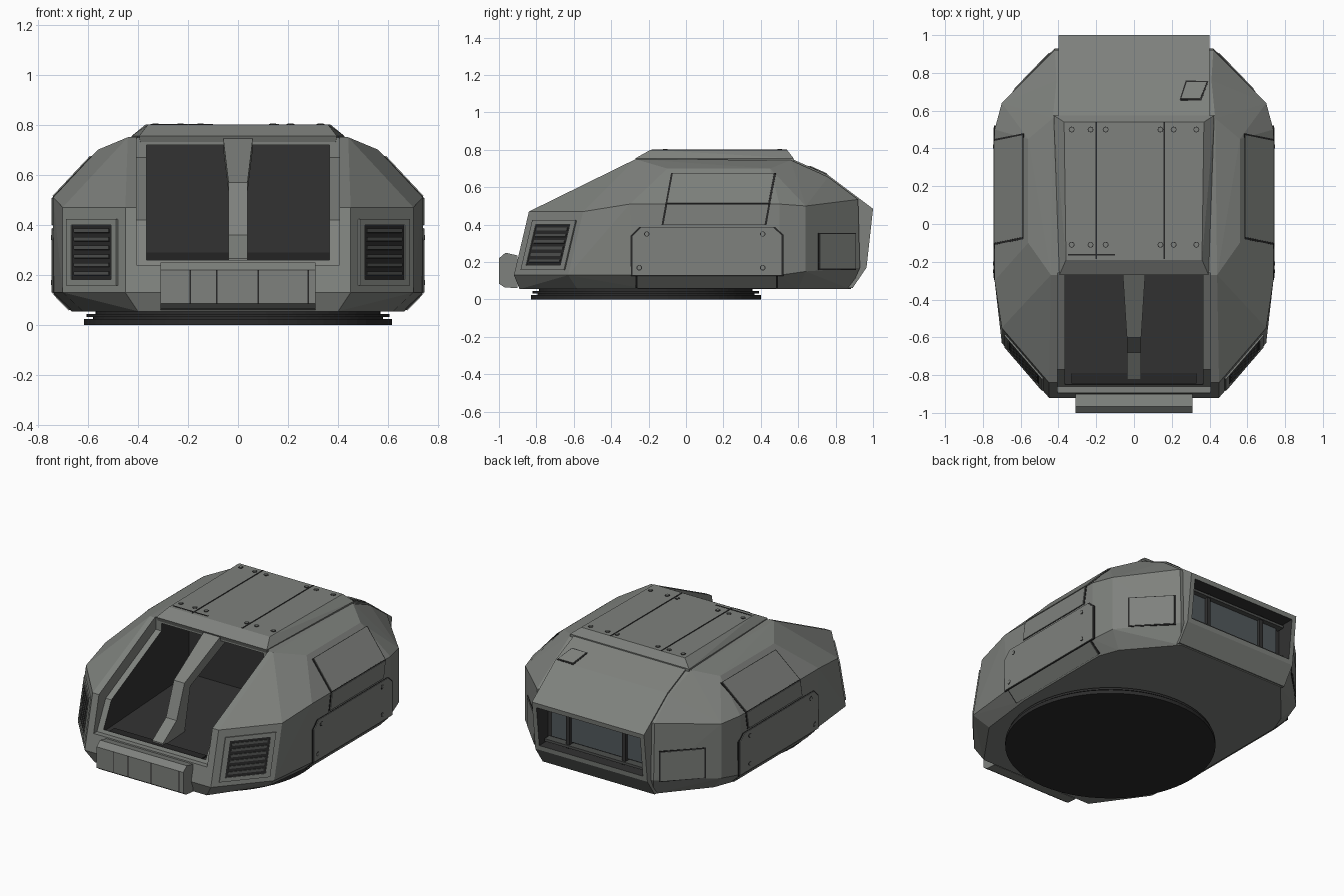
import bpy, bmesh
from mathutils import Vector

cube = bpy.data.objects.get("Cube")
if cube:
    bpy.data.objects.remove(cube, do_unlink=True)


def material(name, r, g, b):
    m = bpy.data.materials.new(name)
    m.use_nodes = True
    m.diffuse_color = (r, g, b, 1)
    bsdf = next(n for n in m.node_tree.nodes if n.type == 'BSDF_PRINCIPLED')
    bsdf.inputs["Base Color"].default_value = (r, g, b, 1)
    bsdf.inputs["Roughness"].default_value = 0.8
    return m


ARMOUR = material("grey armour", 0.21, 0.22, 0.205)
DARK = material("dark interior", 0.032, 0.032, 0.032)
SEAM = material("black seam", 0.02, 0.02, 0.02)
RING = material("ring black", 0.025, 0.025, 0.025)
SLAT = material("grille grey", 0.075, 0.078, 0.075)
GLASS = material("window glass", 0.085, 0.1, 0.108)


def finish(name, bm, mats, mirror=False):
    bmesh.ops.recalc_face_normals(bm, faces=bm.faces)
    me = bpy.data.meshes.new(name)
    bm.to_mesh(me)
    bm.free()
    ob = bpy.data.objects.new(name, me)
    bpy.context.collection.objects.link(ob)
    for m in mats:
        me.materials.append(m)
    if mirror:
        ob.modifiers.new("mirror", 'MIRROR')
    return ob


def shell(name, points, mats):
    """Faceted solid wrapped round points and their mirror images."""
    bm = bmesh.new()
    for x, y, z in points:
        bm.verts.new((x, y, z))
        bm.verts.new((-x, y, z))
    bmesh.ops.convex_hull(bm, input=bm.verts)
    bmesh.ops.dissolve_limit(bm, angle_limit=0.02, verts=bm.verts, edges=bm.edges)
    return finish(name, bm, mats)


def prism(name, profile, half, mats, slot=0):
    """Side profile (y, z) widened across x."""
    bm = bmesh.new()
    face = bm.faces.new([bm.verts.new((-half, y, z)) for y, z in profile])
    ext = bmesh.ops.extrude_face_region(bm, geom=[face])
    verts = [v for v in ext["geom"] if isinstance(v, bmesh.types.BMVert)]
    bmesh.ops.translate(bm, vec=(2 * half, 0, 0), verts=verts)
    for f in bm.faces:
        f.material_index = slot
    return finish(name, bm, mats)


def box(name, lo, hi, mat):
    y0, z0, y1, z1 = lo[1], lo[2], hi[1], hi[2]
    ob = prism(name, [(y0, z0), (y1, z0), (y1, z1), (y0, z1)], (hi[0] - lo[0]) / 2, [mat])
    ob.location.x = (hi[0] + lo[0]) / 2
    return ob


def plate(name, plane, outline, thick, mat, grow=0.0, mirror=True):
    """Thin plate lying on a plane given as origin, u and v."""
    o, u, v = (Vector(p) for p in plane)
    n = u.cross(v).normalized()
    pts = [o + u * a + v * b for a, b in outline]
    mid = sum(pts, Vector()) / len(pts)
    pts = [p + (p - mid).normalized() * grow - n * 0.004 for p in pts]
    bm = bmesh.new()
    face = bm.faces.new([bm.verts.new(p) for p in pts])
    ext = bmesh.ops.extrude_face_region(bm, geom=[face])
    verts = [w for w in ext["geom"] if isinstance(w, bmesh.types.BMVert)]
    bmesh.ops.translate(bm, vec=n * (thick + 0.004), verts=verts)
    return finish(name, bm, [mat], mirror)


def seamed(name, plane, outline, mirror=True):
    plate(name + "_seam", plane, outline, 0.002, SEAM, 0.011, mirror)
    plate(name, plane, outline, 0.006, ARMOUR, 0, mirror)


def rect(a0, b0, a1, b1):
    return [(a0, b0), (a1, b0), (a1, b1), (a0, b1)]


def cut(target, cutter):
    mod = target.modifiers.new("cut", 'BOOLEAN')
    mod.operation, mod.solver, mod.object = 'DIFFERENCE', 'EXACT', cutter
    bpy.context.view_layer.update()
    deps = bpy.context.evaluated_depsgraph_get()
    me = bpy.data.meshes.new_from_object(target.evaluated_get(deps))
    target.modifiers.clear()
    target.data = me


def cylinder(name, radius, z0, z1, centre, mat, sides):
    bm = bmesh.new()
    bmesh.ops.create_cone(bm, cap_ends=True, segments=sides, radius1=radius,
                          radius2=radius, depth=z1 - z0)
    ob = finish(name, bm, [mat])
    ob.location = (centre[0], centre[1], (z0 + z1) / 2)
    return ob


# Faceted hull
SIDE = 0.738
BOTH = [ARMOUR, DARK]
hull = shell("hull", [
    (0.40, -0.89, 0.055), (0.62, -0.58, 0.055), (0.665, -0.2, 0.055),
    (0.665, 0.48, 0.055), (0.62, 0.6, 0.055), (0.38, 0.88, 0.055),
    (0.45, -0.92, 0.13), (0.70, -0.63, 0.13), (SIDE, -0.27, 0.13),
    (SIDE, 0.5, 0.13), (0.70, 0.64, 0.15), (0.42, 0.93, 0.17),
    (0.45, -0.84, 0.47), (0.70, -0.55, 0.47), (SIDE, -0.3, 0.51),
    (SIDE, 0.5, 0.51), (0.70, 0.64, 0.5), (0.42, 0.92, 0.535),
    (0.56, -0.1, 0.70), (0.56, 0.45, 0.70), (0.44, -0.27, 0.75),
    (0.43, 0.56, 0.745), (0.41, 0.76, 0.655)], BOTH)

# Rear housing
rear = prism("rear_housing", [(0.57, 0.75), (0.76, 0.665), (1.0, 0.485), (0.965, 0.17),
                              (0.89, 0.06), (0.57, 0.06)], 0.40, BOTH)

# Front opening: shallow stepped rebate, then the deep bay
cutters = [
    (hull, prism("rebate_cutter", [(-1.1, 0.24), (-0.86, 0.24), (-0.77, 0.42), (-0.26, 0.67),
                                   (-0.26, 1), (-1.1, 1)], 0.405, BOTH)),
    (hull, prism("bay_cutter", [(-0.85, 0.245), (0.02, 0.29), (0.02, 0.72), (-0.27, 0.72),
                                (-0.27, 0.95), (-0.85, 0.95)], 0.365, BOTH, 1)),
]
# Rear window recess
window = prism("window_cutter", [(0.88, 0.2), (1.2, 0.2), (1.2, 0.455), (0.88, 0.455)],
               0.37, BOTH, 1)
cutters += [(hull, window), (rear, window)]
for target, cutter in cutters:
    cut(target, cutter)
for cutter in {c for _, c in cutters}:
    bpy.data.objects.remove(cutter, do_unlink=True)

box("rear_glass", (-0.33, 0.87, 0.245), (0.33, 0.9, 0.42), GLASS)
for x in (-0.2, 0.2):
    box("window_mullion", (x - 0.012, 0.88, 0.21), (x + 0.012, 0.92, 0.45), DARK)
for z in (0.225, 0.43):
    box("window_rail", (-0.36, 0.88, z - 0.008), (0.36, 0.93, z + 0.008), SLAT)

# Centre post, wider at the top
post = prism("centre_post", [(-0.2, 0.76), (-0.27, 0.745), (-0.6, 0.57), (-0.68, 0.36), (-0.82, 0.265),
                             (-0.82, 0.23), (-0.6, 0.25), (-0.54, 0.53), (-0.2, 0.7)], 0.038, [ARMOUR])
for v in post.data.vertices:
    if v.co.z > 0.69:
        v.co.x *= 1.55
box("sill_slot", (-0.33, -0.845, 0.235), (0.33, -0.79, 0.256), SEAM)

# Roof plate with seams and bolts
shell("roof_plate", [(0.39, -0.26, 0.73), (0.395, -0.27, 0.755), (0.36, -0.19, 0.80),
                     (0.37, 0.54, 0.80), (0.425, 0.575, 0.755), (0.425, 0.575, 0.735)], [ARMOUR])
top = ((0, 0, 0.80), (1, 0, 0), (0, 1, 0))
for x in (-0.2, 0.16):
    plate("roof_seam", top, rect(x - 0.004, -0.185, x + 0.004, 0.54), 0.002, SEAM, 0, False)
plate("roof_step_seam", top, rect(-0.35, -0.168, -0.1, -0.16), 0.002, SEAM, 0, False)
for y in (-0.11, 0.5):
    for x in (-0.33, -0.23, -0.15, 0.14, 0.21, 0.33):
        cylinder("roof_bolt_seat", 0.016, 0.795, 0.802, (x, y), SEAM, 8)
        cylinder("roof_bolt", 0.012, 0.795, 0.805, (x, y), ARMOUR, 8)

# Front bumper in segments
shell("bumper", [(0.31, -0.9, 0.06), (0.31, -0.97, 0.065), (0.31, -1.0, 0.085),
                 (0.31, -1.0, 0.22), (0.31, -0.965, 0.25), (0.31, -0.9, 0.235)], [ARMOUR])
front = ((0, -1.0, 0), (1, 0, 0), (0, 0, 1))
for x in (-0.19, -0.085, 0.08, 0.28):
    plate("bumper_seam", front, rect(x - 0.003, 0.085, x + 0.003, 0.22), 0.001, SEAM, 0, False)

# Side armour panels
wall = ((SIDE, 0, 0), (0, 1, 0), (0, 0, 1))
seamed("side_lower_panel", wall, [(-0.285, 0.13), (0.51, 0.13), (0.51, 0.345), (0.465, 0.385),
                                  (-0.24, 0.385), (-0.285, 0.34)])
seamed("side_upper_panel", wall, [(-0.12, 0.4), (0.42, 0.4), (0.44, 0.508), (-0.1, 0.508)])
slope = ((SIDE, 0, 0.51), (0, 1, 0), (0.56 - SIDE, 0, 0.19))
seamed("side_sloped_panel", slope, [(-0.1, 0.01), (0.44, 0.01), (0.47, 0.85), (-0.07, 0.85)])
skirt = ((0.665, 0, 0.055), (0, 1, 0), (SIDE - 0.665, 0, 0.075))
seamed("side_skirt_panel", skirt, rect(-0.26, 0.1, 0.48, 0.95))
for y, z in ((-0.25, 0.17), (0.41, 0.17), (0.41, 0.35), (-0.21, 0.35)):
    seat = [(y + a * 0.014, z + b * 0.014) for a, b in
            ((1, 0.4), (0.4, 1), (-0.4, 1), (-1, 0.4), (-1, -0.4), (-0.4, -1), (0.4, -1), (1, -0.4))]
    plate("side_bolt_seat", wall, seat, 0.007, SEAM)
    plate("side_bolt", wall, seat, 0.009, ARMOUR, -0.004)

# Corner grilles
corner = ((0.45, -0.92, 0.13), (0.25, 0.29, 0), (0, 0.08, 0.34))
plate("grille_back", corner, rect(0.18, 0.14, 0.86, 0.8), 0.003, SEAM)
for i in range(6):
    b = 0.2 + i * 0.1
    plate("grille_slat", corner, rect(0.24, b, 0.8, b + 0.045), 0.009, SLAT)
for r in ((0.12, 0.08, 0.92, 0.15), (0.12, 0.79, 0.92, 0.86),
          (0.12, 0.15, 0.2, 0.79), (0.84, 0.15, 0.92, 0.79)):
    plate("grille_frame", corner, rect(*r), 0.009, ARMOUR)

# Rear corner hatches and the roof hatch
back_corner = ((0.70, 0.64, 0), (-0.28, 0.29, 0), (0, 0, 1))
seamed("rear_corner_hatch", back_corner, rect(0.25, 0.165, 0.9, 0.35))
back_slope = ((0, 0.57, 0.75), (1, 0, 0), (0, 0.19, -0.085))
seamed("rear_slope_hatch", back_slope, [(0.25, 0.48), (0.35, 0.48), (0.385, 0.95), (0.28, 0.95)], False)

# Turntable ring underneath
for name, r, z0, z1 in (("ring_base", 0.615, 0, 0.024), ("ring_neck", 0.58, 0.02, 0.034),
                        ("ring_collar", 0.605, 0.032, 0.045), ("ring_mount", 0.57, 0.04, 0.07)):
    cylinder(name, r, z0, z1, (0, -0.215), RING, 64)
